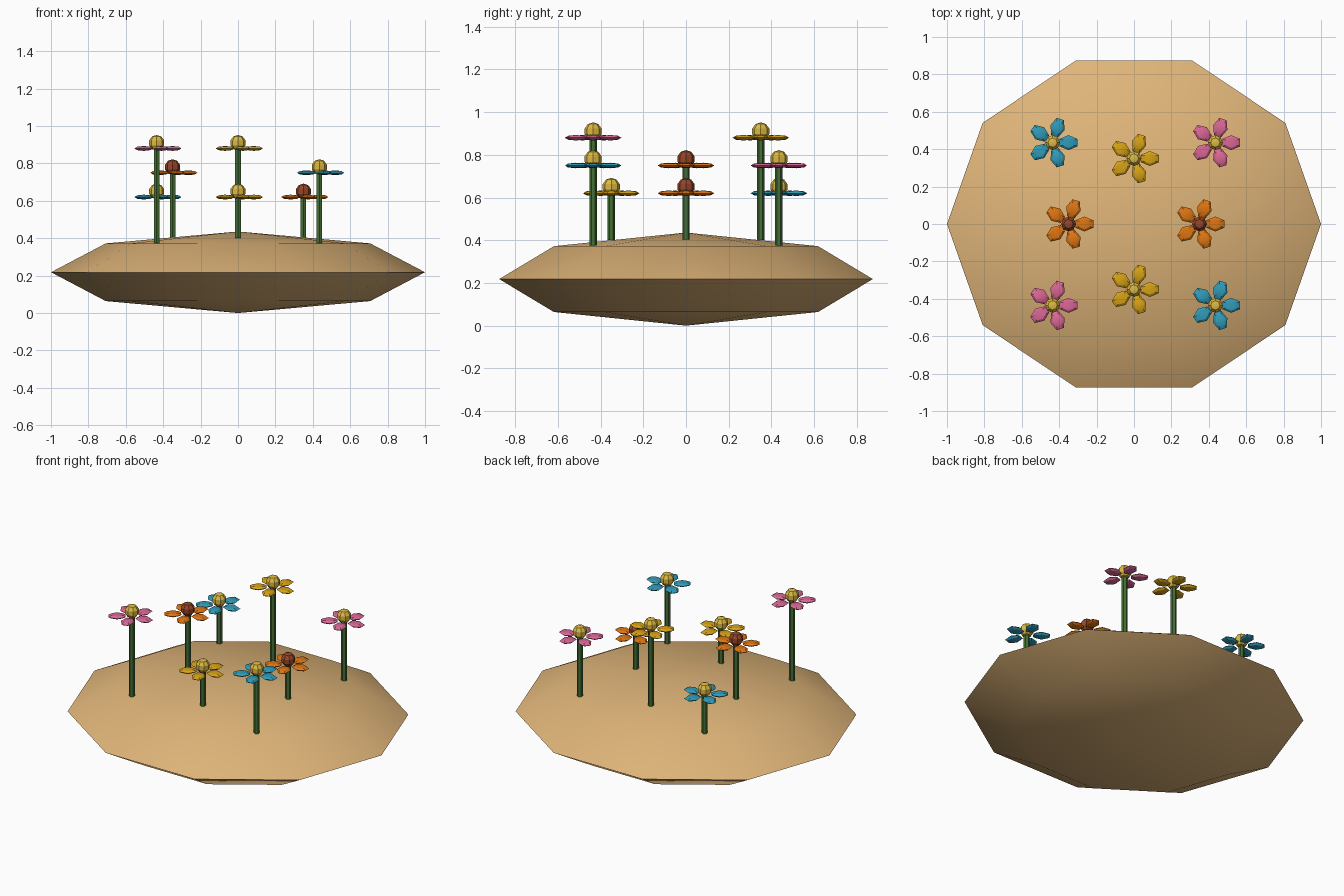
import bpy, bmesh, math
from mathutils import Matrix, Vector

if "Cube" in bpy.data.objects:
    bpy.data.objects.remove(bpy.data.objects["Cube"])


def material(name, rgb):
    m = bpy.data.materials.new(name)
    m.diffuse_color = (*rgb, 1)
    m.use_nodes = True
    m.node_tree.nodes["Principled BSDF"].inputs["Base Color"].default_value = m.diffuse_color
    return m


SAND = material("sand", (0.74, 0.46, 0.19))
STEM = material("stem green", (0.06, 0.16, 0.035))
PINK = material("petal pink", (0.70, 0.135, 0.305))
BLUE = material("petal blue", (0.03, 0.33, 0.48))
YELLOW = material("petal yellow", (0.67, 0.36, 0.008))
ORANGE = material("petal orange", (0.73, 0.18, 0.006))
GOLD = material("centre gold", (0.72, 0.485, 0.055))
BROWN = material("centre brown", (0.305, 0.061, 0.021))


def finish(name, bm, mat):
    """Turn a bmesh into an object with one colour and angle-based shading."""
    mesh = bpy.data.meshes.new(name)
    bm.to_mesh(mesh)
    bm.free()
    mesh.materials.append(mat)
    ob = bpy.data.objects.new(name, mesh)
    bpy.context.collection.objects.link(ob)
    bpy.ops.object.select_all(action='DESELECT')
    ob.select_set(True)
    bpy.context.view_layer.objects.active = ob
    bpy.ops.object.shade_smooth_by_angle(angle=math.radians(32))
    return ob


def ball(bm, segments, rings, scale, matrix):
    bmesh.ops.create_uvsphere(bm, u_segments=segments, v_segments=rings, radius=1,
                              matrix=matrix @ Matrix.Diagonal((*scale, 1)))


# Sandy mound: a squashed ten-sided ball
bm = bmesh.new()
ball(bm, 10, 4, (1, 1, 1), Matrix.Rotation(math.radians(18), 4, 'Z'))
half_width = max(v.co.x for v in bm.verts)
half_depth = max(v.co.y for v in bm.verts)
for v in bm.verts:
    v.co = Vector((v.co.x / half_width, v.co.y * 0.875 / half_depth, v.co.z * 0.218 + 0.218))
finish("mound", bm, SAND)


def flower(x, y, top, ground, petal_mat, centre_mat):
    # Stem
    bm = bmesh.new()
    bmesh.ops.create_cone(bm, cap_ends=True, segments=6, radius1=0.017, radius2=0.017,
                          depth=top - ground,
                          matrix=Matrix.Translation((x, y, (top + ground) / 2)))
    finish("stem", bm, STEM)
    # Five flattened petals around the head
    bm = bmesh.new()
    for i in range(5):
        m = (Matrix.Translation((x, y, top)) @ Matrix.Rotation(math.tau * i / 5, 4, 'Z')
             @ Matrix.Translation((0.085, 0, 0)))
        ball(bm, 6, 4, (0.055, 0.04, 0.013), m)
    finish("petals", bm, petal_mat)
    # Round centre
    bm = bmesh.new()
    ball(bm, 8, 5, (0.042, 0.042, 0.042), Matrix.Translation((x, y, top + 0.03)))
    finish("flower_centre", bm, centre_mat)


# Corner flowers, then the four along the axes
flower(-0.435, -0.435, 0.88, 0.375, PINK, GOLD)
flower(0.435, -0.435, 0.75, 0.375, BLUE, GOLD)
flower(-0.435, 0.435, 0.62, 0.375, BLUE, GOLD)
flower(0.435, 0.435, 0.75, 0.375, PINK, GOLD)
flower(0, -0.35, 0.62, 0.40, YELLOW, GOLD)
flower(0, 0.35, 0.88, 0.40, YELLOW, GOLD)
flower(-0.35, 0, 0.75, 0.40, ORANGE, BROWN)
flower(0.35, 0, 0.62, 0.40, ORANGE, BROWN)
